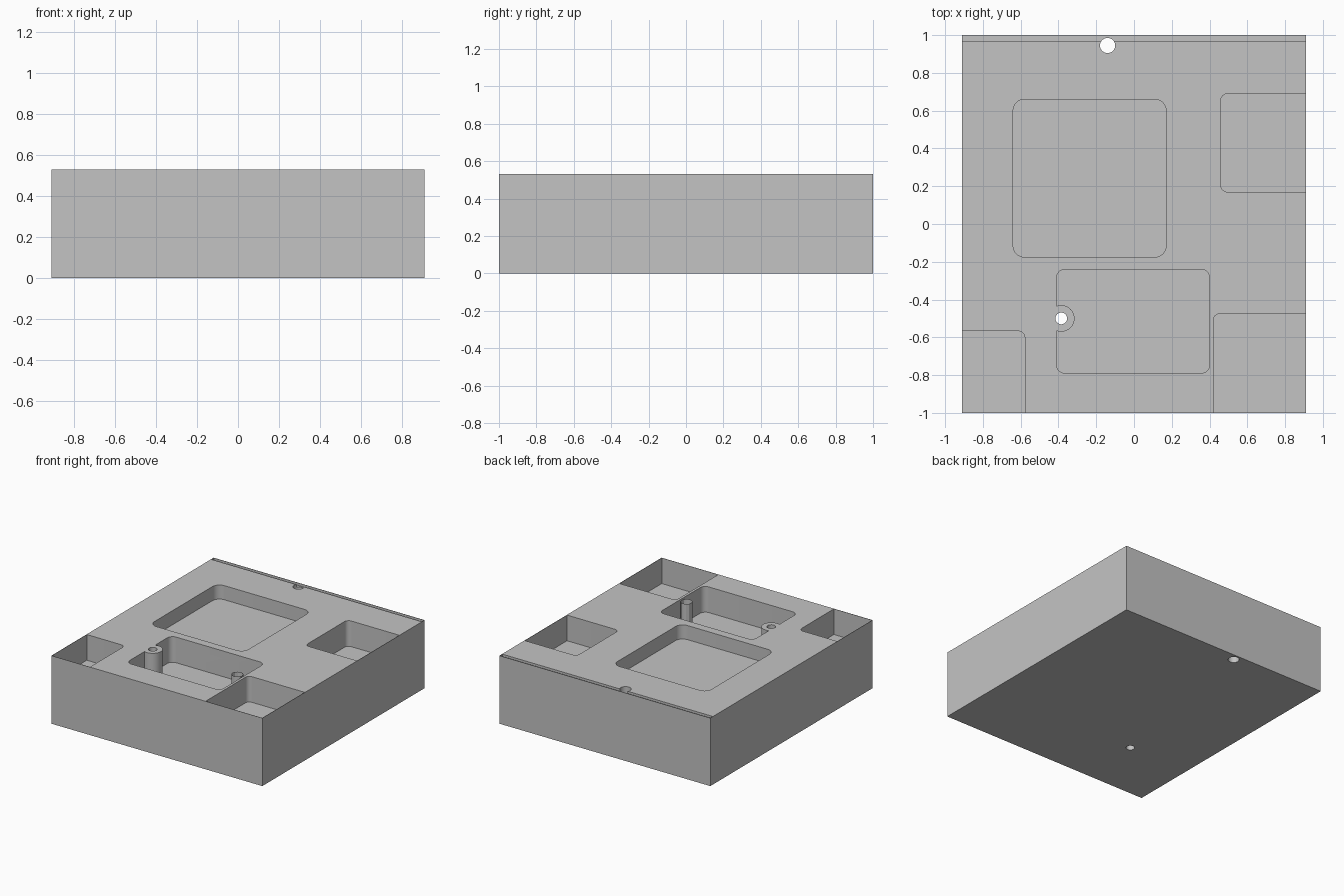
import bpy, bmesh, math

cube = bpy.data.objects.get("Cube")
if cube:
    bpy.data.objects.remove(cube, do_unlink=True)

W, L, H = 0.91, 1.0, 0.53        # half width, half length, height
SKIN = 0.003                     # thin outer wall left beside the edge pockets
FLOOR = 0.33                     # floor of the deep pockets

grey = bpy.data.materials.new("plain grey")
grey.use_nodes = True
colour = (0.55, 0.55, 0.55, 1)
grey.diffuse_color = colour
grey.node_tree.nodes["Principled BSDF"].inputs["Base Color"].default_value = colour


def make_object(name, bm):
    bmesh.ops.recalc_face_normals(bm, faces=bm.faces)
    mesh = bpy.data.meshes.new(name)
    bm.to_mesh(mesh)
    bm.free()
    mesh.materials.append(grey)
    obj = bpy.data.objects.new(name, mesh)
    bpy.context.collection.objects.link(obj)
    return obj


def prism(name, x0, x1, y0, y1, z0, z1, radii=(0, 0, 0, 0)):
    """Upright prism; corner radii run front left, front right, back right, back left on the page."""
    corners = ((x0, y0, 1, 1), (x1, y0, -1, 1), (x1, y1, -1, -1), (x0, y1, 1, -1))
    bm = bmesh.new()
    verts = []
    for i, ((x, y, sx, sy), r) in enumerate(zip(corners, radii)):
        steps = 8 if r else 0
        for k in range(steps + 1):
            a = math.pi + math.pi / 2 * (i + k / max(steps, 1))
            verts.append(bm.verts.new((x + sx * r + r * math.cos(a),
                                       y + sy * r + r * math.sin(a), z0)))
    face = bm.faces.new(verts)
    top = bmesh.ops.extrude_face_region(bm, geom=[face])["geom"]
    bmesh.ops.translate(bm, vec=(0, 0, z1 - z0),
                        verts=[v for v in top if isinstance(v, bmesh.types.BMVert)])
    return make_object(name, bm)


def cylinder(name, x, y, r, z0, z1, sides=40, caps=True):
    bm = bmesh.new()
    bmesh.ops.create_cone(bm, cap_ends=caps, segments=sides, radius1=r, radius2=r, depth=z1 - z0)
    bmesh.ops.translate(bm, vec=(x, y, (z0 + z1) / 2), verts=bm.verts)
    return make_object(name, bm)


def cut(target, cutter):
    mod = target.modifiers.new("cut", 'BOOLEAN')
    mod.operation = 'DIFFERENCE'
    mod.solver = 'EXACT'
    mod.object = cutter
    bpy.context.view_layer.objects.active = target
    bpy.ops.object.modifier_apply(modifier=mod.name)
    bpy.data.objects.remove(cutter, do_unlink=True)


block = prism("block", -W, W, -L, L, 0, H)
TOP = H + 0.1
xe, ye = W - SKIN, L - SKIN

# Large shallow pocket
cut(block, prism("large_pocket", -0.64, 0.17, -0.175, 0.66, 0.42, TOP, (0.06,) * 4))

# Middle pocket with a round boss left standing at one end
middle = prism("middle_pocket", -0.41, 0.40, -0.79, -0.24, FLOOR, TOP, (0.045,) * 4)
cut(middle, cylinder("boss", -0.385, -0.50, 0.07, FLOOR - 0.1, TOP + 0.1))
cut(block, middle)

# Edge and corner pockets
cut(block, prism("side_pocket", 0.46, xe, 0.17, 0.69, FLOOR, TOP, (0.035, 0, 0, 0.035)))
cut(block, prism("corner_pocket", 0.42, xe, -ye, -0.475, FLOOR, TOP, (0, 0, 0, 0.035)))
cut(block, prism("corner_pocket", -xe, -0.578, -ye, -0.567, FLOOR, TOP, (0, 0, 0.035, 0)))

# Narrow step along the back edge
cut(block, prism("back_step", -xe, xe, 0.967, ye, H - 0.02, TOP))

# Through holes
cut(block, cylinder("back_hole", -0.14, 0.945, 0.04, -0.1, TOP))
cut(block, cylinder("boss_hole", -0.385, -0.50, 0.031, -0.1, TOP))

# Thin open post in the middle pocket
post = cylinder("open_post", 0.345, -0.50, 0.042, FLOOR, H, 12, False)

for obj in (block, post):
    bpy.ops.object.select_all(action='DESELECT')
    obj.select_set(True)
    bpy.context.view_layer.objects.active = obj
    bpy.ops.object.shade_smooth_by_angle(angle=math.radians(30))
